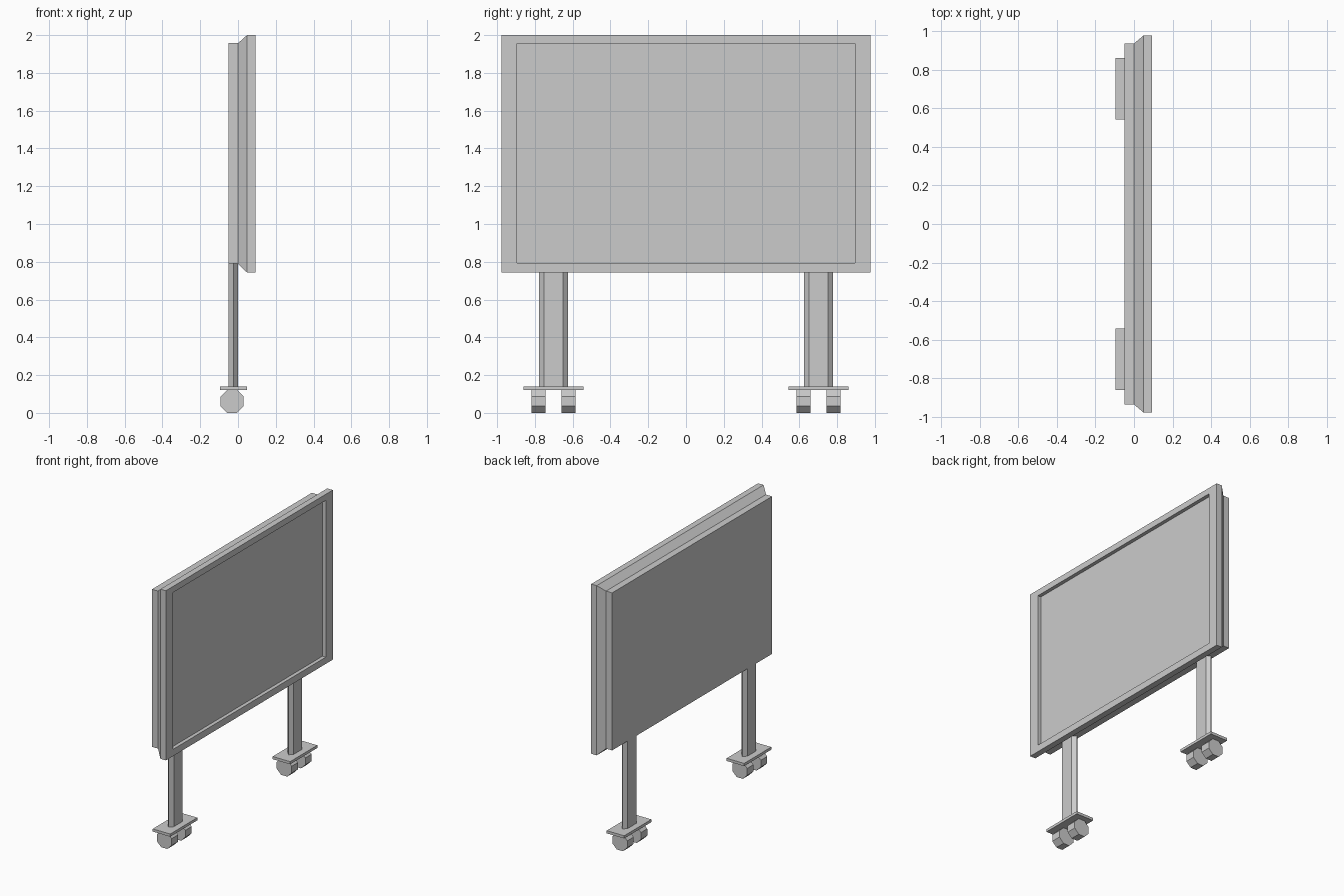
import bpy, bmesh, math

if "Cube" in bpy.data.objects:
    bpy.data.objects.remove(bpy.data.objects["Cube"])


def make_object(name, bm):
    bmesh.ops.recalc_face_normals(bm, faces=bm.faces)
    mesh = bpy.data.meshes.new(name)
    bm.to_mesh(mesh)
    bm.free()
    obj = bpy.data.objects.new(name, mesh)
    bpy.context.collection.objects.link(obj)
    return obj


def loft(name, loops):
    """Skin a series of matching vertex loops and cap both ends."""
    bm = bmesh.new()
    rings = [[bm.verts.new(p) for p in loop] for loop in loops]
    n = len(rings[0])
    for a, b in zip(rings, rings[1:]):
        for i in range(n):
            j = (i + 1) % n
            bm.faces.new((a[i], a[j], b[j], b[i]))
    bm.faces.new(rings[0])
    bm.faces.new(rings[-1])
    return make_object(name, bm)


def rect(x, half_y, z0, z1):
    return [(x, -half_y, z0), (x, half_y, z0), (x, half_y, z1), (x, -half_y, z1)]


# Board: rear box, flared collar, front frame and recessed screen
loft("board", [
    rect(-0.05, 0.936, 0.79, 1.957),
    rect(0.0, 0.936, 0.79, 1.957),
    rect(0.048, 0.977, 0.743, 2.0),
    rect(0.093, 0.977, 0.743, 2.0),
    rect(0.093, 0.896, 0.793, 1.955),
    rect(0.066, 0.896, 0.793, 1.955),
])

LEG = [(0, -0.05), (0, 0.05), (-0.024, 0.077),
       (-0.049, 0.05), (-0.049, -0.05), (-0.024, -0.077)]
PLATE = [(-0.096, -0.159), (0.047, -0.159), (0.047, 0.159), (-0.096, 0.159)]
R = 0.061 / math.cos(math.pi / 8)
OCTAGON = [(R * math.cos((i + 0.5) * math.pi / 4), R * math.sin((i + 0.5) * math.pi / 4))
           for i in range(8)]

for side, s in (("left", -1), ("right", 1)):
    yc = 0.702 * s
    # Chamfered leg post
    loft(f"leg_{side}", [[(x, yc + y, z) for x, y in LEG] for z in (0.14, 0.79)])
    # Foot plate
    loft(f"foot_plate_{side}", [[(x, yc + y, z) for x, y in PLATE] for z in (0.121, 0.141)])
    # Pair of eight-sided wheels
    for k, w in (("a", -0.08), ("b", 0.08)):
        loft(f"wheel_{side}_{k}", [[(-0.031 + x, yc + w + d, 0.061 + z) for x, z in OCTAGON]
                                   for d in (-0.037, 0.037)])
